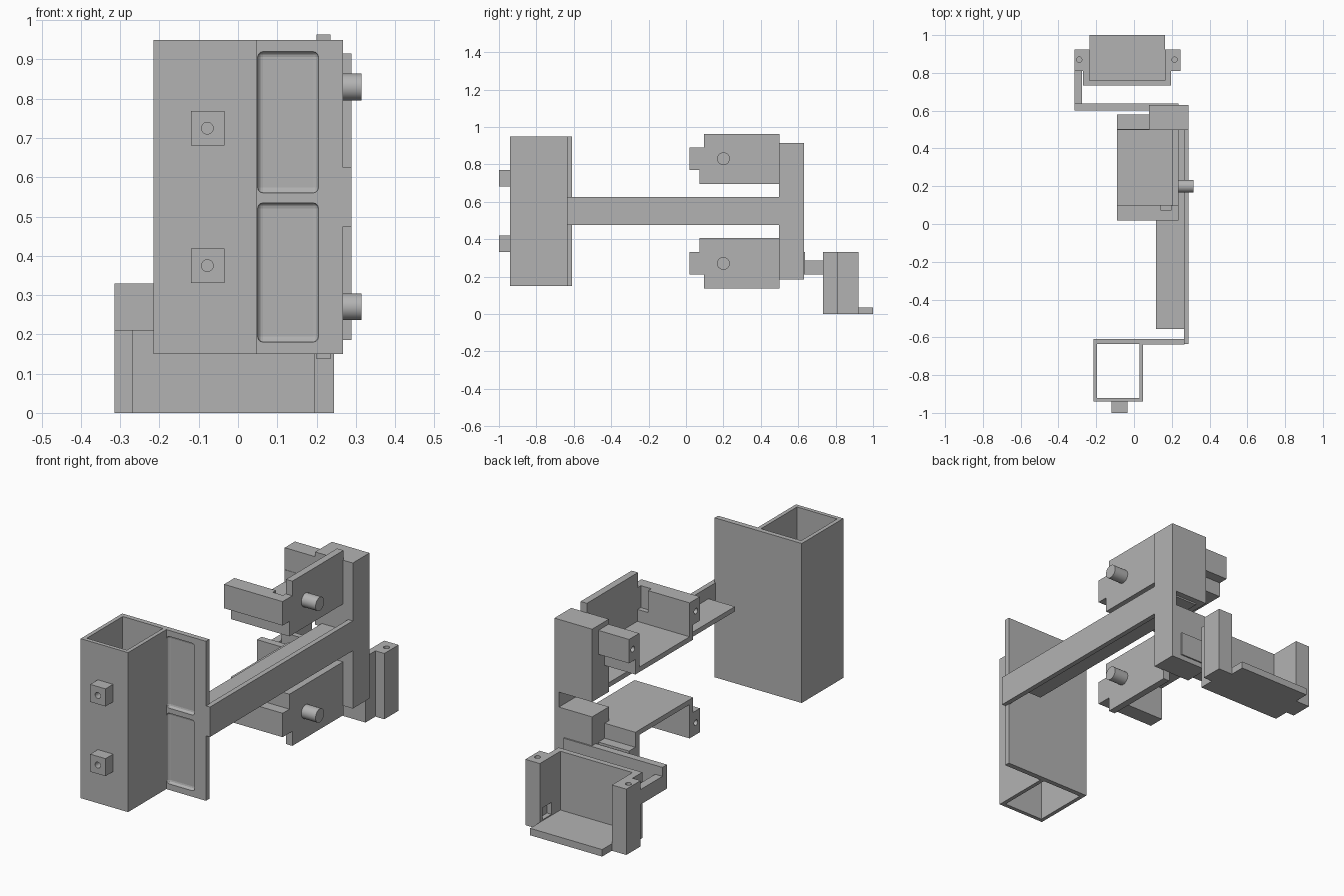
import bpy
import bmesh
from mathutils import Matrix, Vector

if "Cube" in bpy.data.objects:
    bpy.data.objects.remove(bpy.data.objects["Cube"])

grey = bpy.data.materials.new("plain grey")
grey.use_nodes = True
colour = (0.45, 0.45, 0.45, 1)
grey.diffuse_color = colour
grey.node_tree.nodes["Principled BSDF"].inputs["Base Color"].default_value = colour


def finish(name, bm):
    mesh = bpy.data.meshes.new(name)
    bmesh.ops.recalc_face_normals(bm, faces=bm.faces)
    bm.to_mesh(mesh)
    bm.free()
    mesh.materials.append(grey)
    obj = bpy.data.objects.new(name, mesh)
    bpy.context.collection.objects.link(obj)
    return obj


def box(name, x, y, z, bevel=0):
    """Box from its (low, high) range on each axis."""
    bm = bmesh.new()
    size = [r[1] - r[0] for r in (x, y, z)]
    mid = Vector([(r[0] + r[1]) / 2 for r in (x, y, z)])
    bmesh.ops.create_cube(bm, size=1, matrix=Matrix.Translation(mid) @ Matrix.Diagonal((*size, 1)))
    if bevel:
        bmesh.ops.bevel(bm, geom=bm.edges[:], offset=bevel, segments=3, profile=0.5, affect='EDGES')
    return finish(name, bm)


def rod(name, centre, radius, length, axis):
    bm = bmesh.new()
    turn = Vector((0, 0, 1)).rotation_difference(Vector(axis)).to_matrix().to_4x4()
    bmesh.ops.create_cone(bm, cap_ends=True, segments=32, radius1=radius, radius2=radius,
                          depth=length, matrix=Matrix.Translation(centre) @ turn)
    return finish(name, bm)


def cut(obj, cutter):
    """Subtract the cutter from the object, then discard it."""
    cutter.hide_render = True
    mod = obj.modifiers.new("cut", 'BOOLEAN')
    mod.operation = 'DIFFERENCE'
    mod.solver = 'EXACT'
    mod.object = cutter
    bpy.context.view_layer.objects.active = obj
    bpy.ops.object.modifier_apply(modifier=mod.name)
    bpy.data.objects.remove(cutter)


# Square tube, open at both ends
tube = box("square_tube", (-.215, .048), (-.94, -.61), (.15, .95))
cut(tube, box("tube_cutter", (-.195, .028), (-.92, -.635), (0, 1.1)))

# Side plate with two rounded shallow pockets
plate = box("side_plate", (.047, .268), (-.637, -.61), (.15, .95))
for low, high in ((.18, .535), (.56, .92)):
    cut(plate, box("pocket_cutter", (.05, .205), (-.69, -.622), (low, high), .014))

# Drilled lugs on the tube front
for i, z in enumerate((.375, .725)):
    lug = box(f"tube_lug_{i}", (-.12, -.035), (-1, -.938), (z - .044, z + .044))
    cut(lug, rod("lug_hole", (-.078, -1, z), .015, .1, (0, 1, 0)))

# Long beam: upright web and flat shelf
box("beam_web", (.264, .289), (-.635, .63), (.475, .625))
box("beam_shelf", (.117, .287), (-.555, .6), (.542, .566))

# Rear post in two halves, with a gap below the shelf
box("post_upper", (.08, .289), (.497, .63), (.55, .915))
box("post_lower", (.08, .289), (.497, .63), (.185, .475))


def holder(label, flip):
    """Open cradle; flip mirrors it about the beam centre height."""
    def span(low, high):
        return (1.1 - high, 1.1 - low) if flip else (low, high)

    def part(name, x, y, low, high):
        return box(f"{label}_{name}", x, y, span(low, high))

    part("side_wall", (.2, .235), (.095, .5), .695, .963)
    part("floor", (-.09, .235), (.072, .5), .695, .72)
    part("front_wall", (-.09, .235), (.072, .1), .695, .78)
    part("rear_wall", (-.09, .1), (.497, .53), .695, .78)
    front = part("front_tab", (-.09, .235), (.018, .1), .77, .89)
    cut(front, part("slot_cutter", (.14, .198), (.075, .2), .76, .9))
    rear = part("rear_tab", (-.09, .09), (.499, .58), .77, .89)
    z = sum(span(.83, .83)) / 2
    for tab, y in ((front, .05), (rear, .55)):
        cut(tab, rod("screw_hole", (-.09, y, z), .014, .14, (1, 0, 0)))
    peg = rod(f"{label}_peg", (.272, .2, z), .034, .084, (1, 0, 0))
    for p in peg.data.polygons:
        p.use_smooth = len(p.vertices) == 4
    for e in peg.data.edges:
        faces = [p for p in peg.data.polygons if set(e.vertices) <= set(p.vertices)]
        e.use_edge_sharp = any(len(p.vertices) > 4 for p in faces)


holder("upper_holder", False)
holder("lower_holder", True)

# Cross arm from the post to the rear cradle
box("cross_arm", (-.315, .235), (.6, .637), (.21, .33))
box("cross_arm_return", (-.315, -.275), (.6, .82), (.21, .285))

# Rear cradle: floor, back wall, side walls and drilled tabs
box("cradle_floor", (-.235, .165), (.735, 1), (0, .035))
box("cradle_wall", (-.27, .195), (.732, .76), (0, .33))
for name, wall, tab_x, hole_x in (("right", (-.27, -.235), (-.315, -.235), -.29),
                                  ("left", (.165, .195), (.165, .245), .215)):
    box(f"cradle_{name}_side", wall, (.74, .82), (0, .33))
    tab = box(f"cradle_{name}_tab", tab_x, (.81, .923), (0, .33))
    cut(tab, rod("tab_hole", (hole_x, .87, .33), .014, .16, (0, 0, 1)))
    if name == "left":
        cut(tab, box("notch_cutter", (.15, .19), (.83, .9), (.04, .1)))
